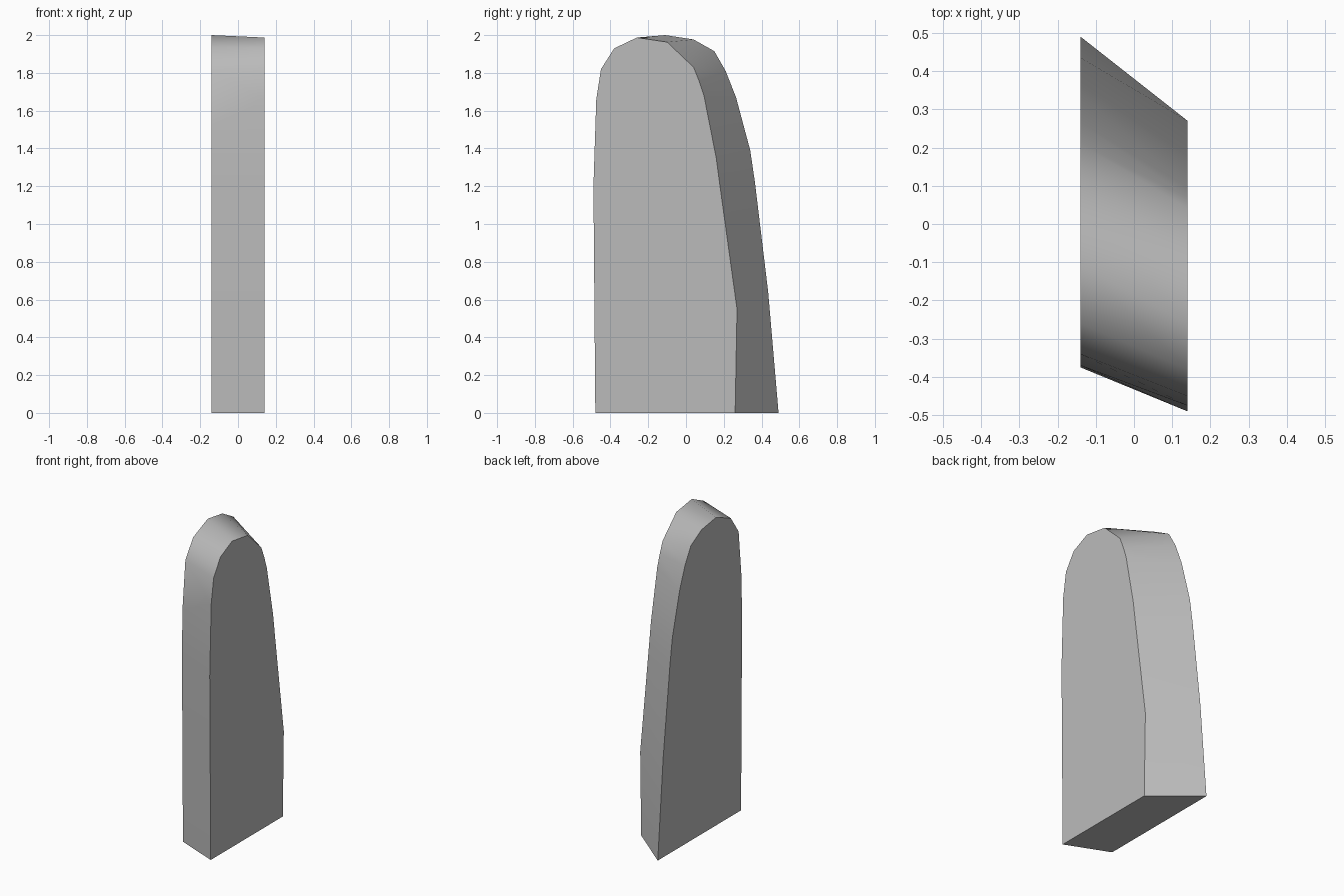
import bpy, bmesh, math

cube = bpy.data.objects.get("Cube")
if cube:
    bpy.data.objects.remove(cube, do_unlink=True)

# Single plain grey
grey = bpy.data.materials.new("stone grey")
grey.use_nodes = True
colour = (0.5, 0.5, 0.5, 1)
grey.diffuse_color = colour
grey.node_tree.nodes["Principled BSDF"].inputs["Base Color"].default_value = colour

HALF = 0.14
# Outlines (y, z) of the two flat sides, from front foot over the top to back foot
left_outline = [(-.48, 0), (-.49, 1.2), (-.475, 1.66), (-.45, 1.82), (-.38, 1.93),
                (-.26, 1.987), (-.1, 1.963), (.04, 1.83), (.07, 1.755), (.095, 1.68),
                (.16, 1.35), (.18, 1.2), (.27, .55), (.26, 0)]
right_outline = [(-.365, 0), (-.375, 1.2), (-.37, 1.51), (-.34, 1.82), (-.26, 1.937),
                 (-.11, 2), (.04, 1.977), (.15, 1.915), (.21, 1.81), (.265, 1.67),
                 (.34, 1.39), (.365, 1.22), (.435, .64), (.49, 0)]

# Slab: two flat sides joined by a rim
bm = bmesh.new()
left = [bm.verts.new((HALF, y, z)) for y, z in left_outline]
right = [bm.verts.new((-HALF, y, z)) for y, z in right_outline]
bm.faces.new(left)
bm.faces.new(right)
n = len(left)
for i in range(n):
    j = (i + 1) % n
    bm.faces.new((left[i], left[j], right[j], right[i]))
bmesh.ops.recalc_face_normals(bm, faces=bm.faces)
mesh = bpy.data.meshes.new("skewed_slab")
bm.to_mesh(mesh)
bm.free()

slab = bpy.data.objects.new("skewed_slab", mesh)
bpy.context.collection.objects.link(slab)
mesh.materials.append(grey)
bpy.context.view_layer.objects.active = slab
slab.select_set(True)
bpy.ops.object.shade_smooth_by_angle(angle=math.radians(40))
